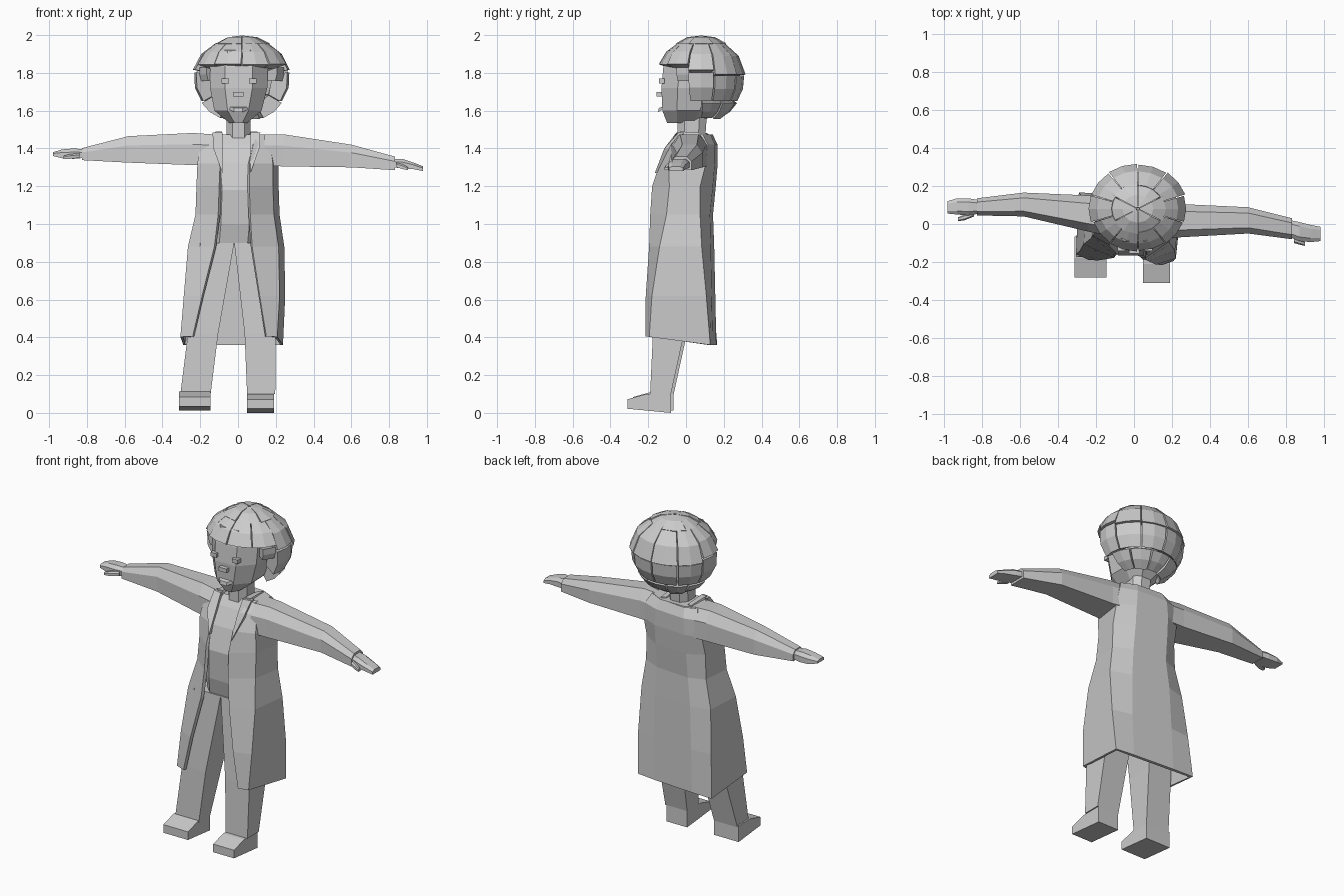
import bpy, bmesh, math
from mathutils import Vector

if "Cube" in bpy.data.objects:
    bpy.data.objects.remove(bpy.data.objects["Cube"])

grey = bpy.data.materials.new("plain_grey")
grey.diffuse_color = (0.6, 0.6, 0.6, 1)
grey.use_nodes = True
grey.node_tree.nodes["Principled BSDF"].inputs["Base Color"].default_value = grey.diffuse_color


def add_mesh(name, verts, faces, fix=True):
    me = bpy.data.meshes.new(name)
    me.from_pydata([tuple(v) for v in verts], [], faces)
    me.materials.append(grey)
    if fix:
        bm = bmesh.new()
        bm.from_mesh(me)
        bmesh.ops.recalc_face_normals(bm, faces=bm.faces)
        bm.to_mesh(me)
        bm.free()
    ob = bpy.data.objects.new(name, me)
    bpy.context.collection.objects.link(ob)
    return ob


def loft(name, rings, closed=True):
    """Skin a list of equally long rings; closed rings get end caps."""
    n = len(rings[0])
    verts = [p for r in rings for p in r]
    faces = []
    for i in range(len(rings) - 1):
        for j in range(n if closed else n - 1):
            k = (j + 1) % n
            faces.append((i*n + j, i*n + k, (i+1)*n + k, (i+1)*n + j))
    if closed:
        faces += [tuple(range(n))[::-1], tuple(range(len(verts) - n, len(verts)))]
    return add_mesh(name, verts, faces)


def rect(x0, x1, y0, y1, z, c=0.0, dz=0.0):
    """Horizontal ring with corners cut by c; dz raises the front."""
    if c == 0:
        pts = [(x0, y0), (x1, y0), (x1, y1), (x0, y1)]
    else:
        a, b = c*(x1-x0), c*(y1-y0)
        pts = [(x0+a, y0), (x1-a, y0), (x1, y0+b), (x1, y1-b),
               (x1-a, y1), (x0+a, y1), (x0, y1-b), (x0, y0+b)]
    return [(x, y, z + (dz if y < (y0+y1)/2 else 0)) for x, y in pts]


def limb(name, secs, c=0.22):
    """Sections across x: (x, y0, y1, z0, z1)."""
    rings = []
    for x, y0, y1, z0, z1 in secs:
        b, h = c*(y1-y0), c*(z1-z0)
        rings.append([(x, y0, z0), (x, y1, z0), (x, y1, z1-h*1.6),
                      (x, y1-b, z1), (x, y0+b, z1), (x, y0, z1-h*1.6)])
    return loft(name, rings)


def box(name, x, y, z, sx, sy, sz):
    return loft(name, [rect(x-sx/2, x+sx/2, y-sy/2, y+sy/2, z+s*sz/2) for s in (-1, 1)])


# Torso with shirt front
loft("shirt_torso", [
    rect(-.15, .10, -.13, .11, .89, .2),
    rect(-.16, .13, -.155, .12, 1.0, .24),
    rect(-.17, .15, -.165, .13, 1.18, .27),
    rect(-.19, .19, -.125, .14, 1.32, .25),
    rect(-.19, .19, -.07, .14, 1.42, .25),
    rect(-.16, .16, -.03, .13, 1.475, .25)])

# Long coat: z, inner edges, side x, y of front edge, front corner, back corner, back
rows = [(1.475, -.10, .10, -.17, .17, -.035, -.015, .10, .135),
        (1.42, -.10, .08, -.20, .20, -.085, -.05, .13, .16),
        (1.32, -.095, .06, -.215, .215, -.135, -.08, .12, .16),
        (1.20, -.10, .06, -.22, .215, -.175, -.075, .09, .15),
        (1.05, -.105, .065, -.225, .22, -.185, -.09, .09, .135),
        (.88, -.125, .075, -.265, .245, -.19, -.125, .10, .14),
        (.62, -.19, .115, -.287, .25, -.205, -.165, .125, .145),
        (.405, -.24, .15, -.305, .238, -.205, -.18, .145, .15)]
rings = []
for z, il, ir, sl, sr, yi, yf, yb, ym in rows:
    pts = [(il, yi), (sl, yf), (sl + .015, yb), (sl*.5, ym), ((sl+sr)/2, ym),
           (sr*.5, ym), (sr, yb), (sr - .03, yf), (ir, yi)]
    hem = .13 if z < .5 else 0
    rings.append([(x, y - .07*x, z - hem*(y + .2)) for x, y in pts])
coat = loft("long_coat", rings, closed=False)
mod = coat.modifiers.new("cloth", 'SOLIDIFY')
mod.thickness = .018
mod.offset = -1 if coat.data.polygons[0].normal.y < 0 else 1

# Lapels
for name, s, cx in (("left_lapel", -1, -.005), ("right_lapel", 1, -.012)):
    pts = [(cx+s*.078, -.05, 1.485), (cx+s*.13, -.04, 1.485),
           (cx+s*.125, -.115, 1.40), (cx+s*.078, -.165, 1.27), (cx+s*.075, -.10, 1.40)]
    back = [(x, y+.03, z) for x, y, z in pts]
    loft(name, [pts, back])
    loft("collar_" + name[:-6], [
        [(cx+s*.07, -.04, 1.46), (cx+s*.12, -.04, 1.46), (cx+s*.115, -.03, 1.49), (cx+s*.08, -.03, 1.49)],
        [(cx+s*.07, .10, 1.46), (cx+s*.12, .12, 1.46), (cx+s*.105, .11, 1.48), (cx+s*.08, .10, 1.48)]])

# Sleeves
limb("left_sleeve", [(-.14, -.06, .15, 1.31, 1.475), (-.24, -.04, .15, 1.312, 1.482),
                     (-.58, .04, .165, 1.325, 1.465), (-.825, .045, .135, 1.338, 1.402)])
limb("right_sleeve", [(.14, -.08, .12, 1.31, 1.475), (.24, -.07, .105, 1.305, 1.475),
                      (.60, -.05, .088, 1.30, 1.42), (.83, -.08, .03, 1.285, 1.357)])

# Hands and thumbs
limb("left_hand", [(-.81, .055, .125, 1.35, 1.395), (-.87, .045, .135, 1.345, 1.40),
                   (-.93, .05, .135, 1.348, 1.395), (-.98, .055, .12, 1.36, 1.38)])
limb("left_thumb", [(-.84, .04, .07, 1.35, 1.375), (-.89, .02, .05, 1.345, 1.37),
                    (-.925, .015, .035, 1.345, 1.36)])
limb("right_hand", [(.82, -.07, .02, 1.30, 1.345), (.87, -.09, .01, 1.295, 1.345),
                    (.93, -.095, -.005, 1.29, 1.325), (.98, -.09, -.015, 1.28, 1.305)])
limb("right_thumb", [(.84, -.10, -.06, 1.30, 1.325), (.875, -.11, -.08, 1.29, 1.315),
                     (.90, -.115, -.095, 1.285, 1.30)])

# Trousers
loft("left_trouser", [rect(-.305, -.145, -.175, -.065, .10),
                      rect(-.265, -.105, -.165, .005, .42),
                      rect(-.20, -.02, -.14, .09, .90)])
loft("right_trouser", [rect(.048, .197, -.19, -.08, .10),
                       rect(.035, .20, -.175, -.01, .42),
                       rect(-.02, .17, -.14, .08, .90)])


# Shoes
def shoe(name, x0, x1, toe, heel, z):
    prof = [(heel, z), (toe, z+.022), (toe, z+.072), (toe+.10, z+.10), (heel, z+.10)]
    loft(name, [[(x, y, h) for y, h in prof] for x in (x0, x1)])


shoe("left_shoe", -.313, -.145, -.28, -.065, .012)
shoe("right_shoe", .048, .19, -.31, -.08, 0)

# Neck and head
loft("neck", [rect(-.06, .065, -.045, .10, 1.43, .25), rect(-.06, .065, -.045, .11, 1.57, .25)])
loft("head", [rect(-.045, .05, -.10, .09, 1.535, .28),
              rect(-.125, .125, -.125, .15, 1.60, .28),
              rect(-.148, .155, -.13, .20, 1.72, .26),
              rect(-.15, .158, -.12, .22, 1.83, .26),
              rect(-.13, .14, -.09, .20, 1.92, .28)])

# Face
for name, x in (("left_eye", -.068), ("right_eye", .078)):
    box(name, x, -.128, 1.757, .04, .03, .024)
box("nose", .002, -.135, 1.688, .055, .04, .024)
loft("mouth", [[(-.05, -.12, 1.608), (-.02, -.148, 1.592), (.025, -.148, 1.592), (.055, -.12, 1.608)],
               [(-.05, -.12, 1.622), (-.02, -.144, 1.614), (.025, -.144, 1.614), (.055, -.12, 1.622)]])

# Hair: thick blocks wrapped round the skull
C, R = Vector((.02, .08, 1.765)), Vector((.245, .22, .23))


def lock(name, a0, a1, e0, e1, k0=1.0, k1=1.0, inner=.78, n=2):
    """Block between azimuths (0 = front, + = right) and elevations, in degrees."""
    rings = []
    for i in range(n + 1):
        a = math.radians(a0 + (a1-a0)*i/n)
        ring = []
        for e, k in ((e0, inner), (e0, k0), ((e0+e1)/2, (k0+k1)/2*1.01), (e1, k1), (e1, inner)):
            e = math.radians(e)
            d = Vector((math.sin(a)*math.cos(e), -math.cos(a)*math.cos(e), math.sin(e)))
            ring.append(C + Vector(d[j]*R[j]*k for j in range(3)))
        rings.append(ring)
    loft(name, rings)


# Crown
for i in range(6):
    a = i*60
    lock(f"crown_lock_{i}", a+1, a+59, 54, 88, 1.0 + .03*(i % 2), 1.01, .7)
# Upper row, with fringe at the front
for i in range(10):
    a = i*36
    front = math.cos(math.radians(a + 18))
    low = 19 if front > .5 else 12 if front > -.2 else 6
    k = 1.06 + .02*(i % 2)
    lock(f"upper_lock_{i}", a+.7, a+35.3, low, 56, k, 1.01, .74)
# Middle and lower rows behind the face
for i in range(6):
    a = 72 + i*36
    lock(f"middle_lock_{i}", a+1, a+35, -30, 9 if i in (0, 5) else 5, 1.0, 1.04, .7)
for i in range(5):
    a = 90 + i*36
    lock(f"lower_lock_{i}", a+1.5, a+34.5, -62, -32, 1.0 + .03*(i % 2), 1.02, .68)
# Side curls beside the brow
lock("left_side_curl", -72, -52, -2, 16, .92, 1.0, .7, 1)
lock("right_side_curl", 52, 72, -2, 16, .92, 1.0, .7, 1)
